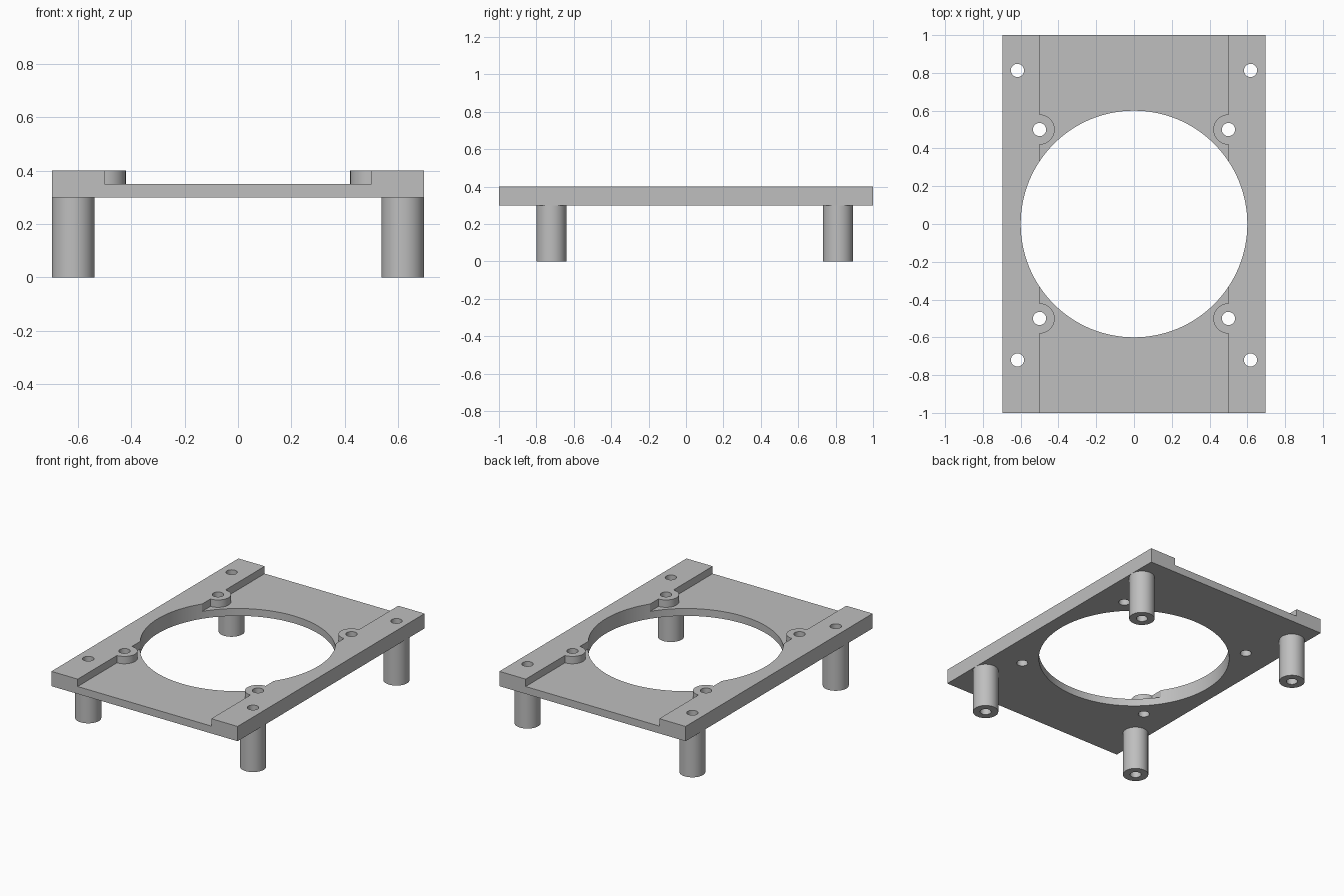
import bpy
import bmesh
import math

cube = bpy.data.objects.get("Cube")
if cube:
    bpy.data.objects.remove(cube, do_unlink=True)

SCENE = bpy.context.scene.collection
HALF_WIDTH, RAIL_EDGE = 0.697, 0.5
BOTTOM, FLOOR, TOP = 0.3, 0.35, 0.4
HOLE, POST = 0.035, 0.08
BOSSES = [(x, y) for x in (-0.5, 0.5) for y in (-0.5, 0.5)]
LEGS = [(x, y) for x in (-0.617, 0.617) for y in (-0.72, 0.813)]

grey = bpy.data.materials.new("light grey plastic")
grey.use_nodes = True
colour = (0.52, 0.52, 0.52, 1)
grey.diffuse_color = colour
grey.node_tree.nodes["Principled BSDF"].inputs["Base Color"].default_value = colour


def make_object(name, bm):
    bmesh.ops.recalc_face_normals(bm, faces=bm.faces)
    mesh = bpy.data.meshes.new(name)
    bm.to_mesh(mesh)
    bm.free()
    mesh.materials.append(grey)
    obj = bpy.data.objects.new(name, mesh)
    SCENE.objects.link(obj)
    return obj


def cylinder(name, x, y, radius, low, high, sides=64):
    bm = bmesh.new()
    bmesh.ops.create_cone(bm, cap_ends=True, segments=sides, radius1=radius,
                          radius2=radius, depth=high - low)
    bmesh.ops.translate(bm, verts=bm.verts, vec=(x, y, (low + high) / 2))
    return make_object(name, bm)


def combine(target, tool, operation):
    bpy.context.view_layer.objects.active = target
    mod = target.modifiers.new("combine", 'BOOLEAN')
    mod.operation, mod.solver, mod.object = operation, 'EXACT', tool
    bpy.ops.object.modifier_apply(modifier=mod.name)
    bpy.data.objects.remove(tool, do_unlink=True)


def smooth(obj):
    bpy.ops.object.select_all(action='DESELECT')
    obj.select_set(True)
    bpy.context.view_layer.objects.active = obj
    bpy.ops.object.shade_smooth_by_angle(angle=math.radians(30))


# Plate: a channel section with a raised rail on each side
section = [(-HALF_WIDTH, BOTTOM), (HALF_WIDTH, BOTTOM), (HALF_WIDTH, TOP),
           (RAIL_EDGE, TOP), (RAIL_EDGE, FLOOR), (-RAIL_EDGE, FLOOR),
           (-RAIL_EDGE, TOP), (-HALF_WIDTH, TOP)]
bm = bmesh.new()
face = bm.faces.new([bm.verts.new((x, -1, z)) for x, z in section])
extruded = bmesh.ops.extrude_face_region(bm, geom=[face])["geom"]
bmesh.ops.translate(bm, vec=(0, 2, 0),
                    verts=[v for v in extruded if isinstance(v, bmesh.types.BMVert)])
plate = make_object("mounting_plate", bm)

# Round screw bosses that bulge out of the rails
for x, y in BOSSES:
    combine(plate, cylinder("boss", x, y, POST, BOTTOM + 0.02, TOP), 'UNION')

# Large round opening and the screw holes
combine(plate, cylinder("opening_cutter", 0, 0, 0.6, 0.2, 0.5, 128), 'DIFFERENCE')
for x, y in BOSSES + LEGS:
    combine(plate, cylinder("hole_cutter", x, y, HOLE, 0.2, 0.5, 32), 'DIFFERENCE')
smooth(plate)

# Hollow standoff legs under the plate
for x, y in LEGS:
    name = ("back" if y > 0 else "front") + ("_left" if x > 0 else "_right") + "_leg"
    leg = cylinder(name, x, y, POST, 0, BOTTOM)
    combine(leg, cylinder("bore_cutter", x, y, HOLE, -0.1, 0.5, 32), 'DIFFERENCE')
    smooth(leg)
